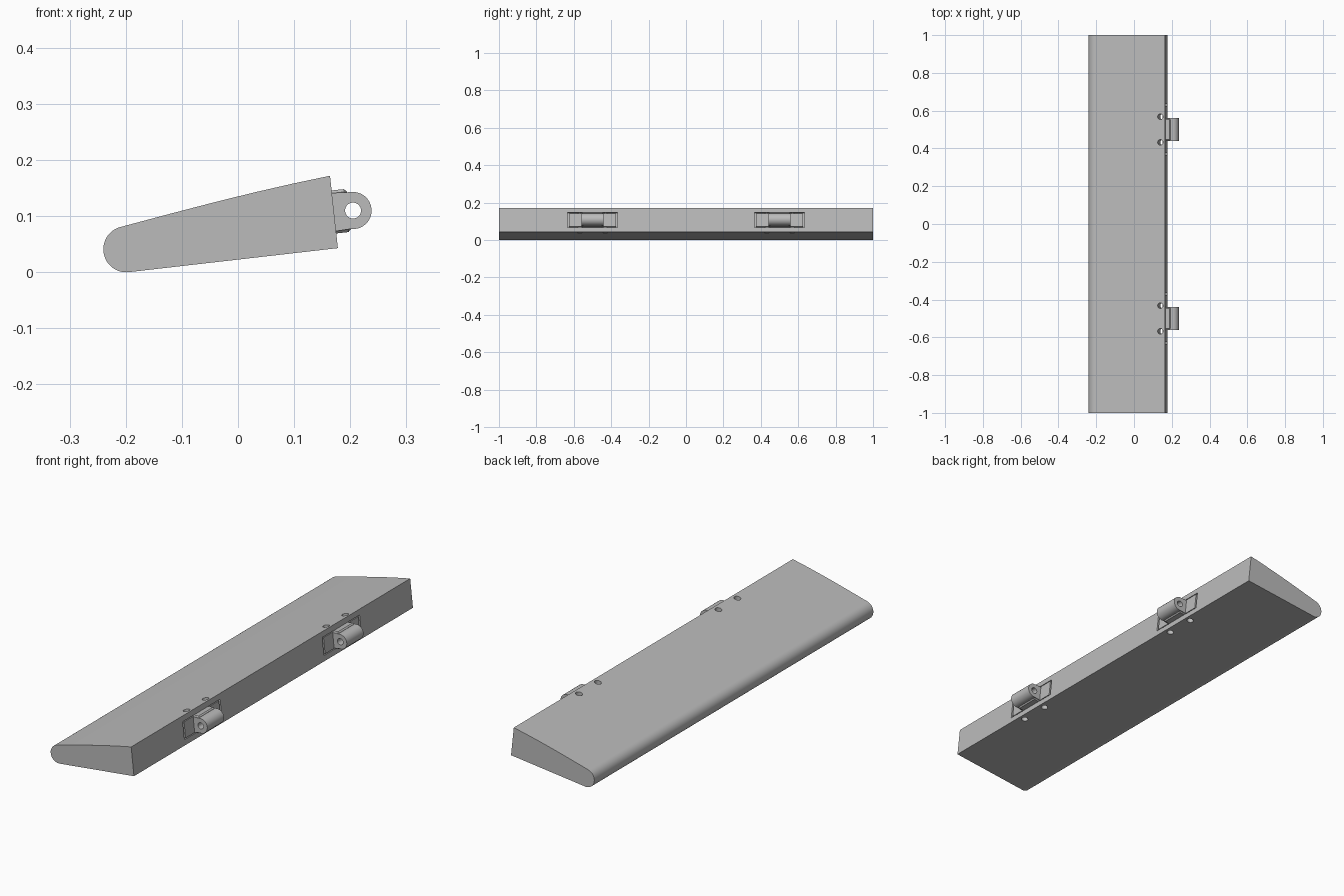
import bpy, bmesh
from math import sin, cos, pi, radians, atan2
from mathutils import Vector, Matrix

cube = bpy.data.objects.get("Cube")
if cube:
    bpy.data.objects.remove(cube)

grey = bpy.data.materials.new("plain grey")
grey.use_nodes = True
COLOUR = (0.5, 0.5, 0.5, 1)
grey.diffuse_color = COLOUR
grey.node_tree.nodes["Principled BSDF"].inputs["Base Color"].default_value = COLOUR

# Rear face of the flap: lower and upper corners, tilt and local frame
LOW, HIGH = Vector((0.178, 0, 0.043)), Vector((0.164, 0, 0.172))
MID = (LOW + HIGH) / 2
UP = (HIGH - LOW).normalized()
TILT = Matrix.Rotation(atan2(UP.x, UP.z), 4, 'Y')
PIVOT = (0.205, 0.11)


def arc(cx, cz, r, a0, a1, n):
    """Points of an arc in the XZ plane, angles in degrees."""
    steps = [radians(a0 + (a1 - a0) * i / n) for i in range(n + 1)]
    return [(cx + r * cos(a), cz + r * sin(a)) for a in steps]


def finish(name, bm, smooth=True):
    bmesh.ops.recalc_face_normals(bm, faces=bm.faces)
    mesh = bpy.data.meshes.new(name)
    bm.to_mesh(mesh)
    bm.free()
    mesh.materials.append(grey)
    obj = bpy.data.objects.new(name, mesh)
    bpy.context.collection.objects.link(obj)
    return obj


def extrude(name, points, y0, y1):
    """Closed XZ profile pulled along Y."""
    bm = bmesh.new()
    face = bm.faces.new([bm.verts.new((x, y0, z)) for x, z in points])
    new = bmesh.ops.extrude_face_region(bm, geom=[face])["geom"]
    verts = [v for v in new if isinstance(v, bmesh.types.BMVert)]
    bmesh.ops.translate(bm, verts=verts, vec=(0, y1 - y0, 0))
    return finish(name, bm)


def tilted_box(name, y, size, depth, bevel=0):
    """Box on the rear face; depth is its centre along the face normal."""
    bm = bmesh.new()
    bmesh.ops.create_cube(bm, size=1)
    bmesh.ops.scale(bm, vec=size, verts=bm.verts)
    if bevel:
        bmesh.ops.bevel(bm, geom=bm.edges[:], offset=bevel, segments=1, affect='EDGES')
    place = Matrix.Translation(MID + Vector((0, y, 0))) @ TILT
    bm.transform(place @ Matrix.Translation((depth, 0, 0)))
    return finish(name, bm)


def cylinder(name, matrix, radius, length):
    bm = bmesh.new()
    bmesh.ops.create_cone(bm, cap_ends=True, segments=32, radius1=radius,
                          radius2=radius, depth=length, matrix=matrix)
    return finish(name, bm)


def cut(obj, cutter):
    mod = obj.modifiers.new("cut", 'BOOLEAN')
    mod.operation = 'DIFFERENCE'
    mod.solver = 'EXACT'
    mod.object = cutter
    bpy.context.view_layer.objects.active = obj
    bpy.ops.object.modifier_apply(modifier=mod.name)
    bpy.data.objects.remove(cutter)


def smooth(obj):
    bpy.ops.object.select_all(action='DESELECT')
    obj.select_set(True)
    bpy.context.view_layer.objects.active = obj
    bpy.ops.object.shade_smooth_by_angle(angle=radians(25))


# Flap body: round nose, gently bowed top, flat underside
nose = arc(-0.199, 0.041, 0.041, 105, 276, 28)
bow = [(0.164, 0.172), (0.1, 0.1585), (0.03, 0.1425), (-0.04, 0.1253), (-0.12, 0.1045)]
body = extrude("flap_body", nose + [(LOW.x, LOW.z)] + bow, -1, 1)

for side, y in (("front", -0.5), ("back", 0.5)):
    # Pocket in the rear face and the plate resting in it
    cut(body, tilted_box("pocket_cutter", y, (0.03, 0.268, 0.08), 0))
    tilted_box(side + "_hinge_plate", y, (0.015, 0.25, 0.072), -0.0077)

    # Screw holes running through the flap
    for offset in (-0.068, 0.068):
        centre = Vector((0.1465, y + offset, 0.104))
        cut(body, cylinder("screw_cutter", Matrix.Translation(centre) @ TILT, 0.0145, 0.3))

    # Chamfered neck and drilled hinge lug
    tilted_box(side + "_hinge_neck", y, (0.038, 0.114, 0.077), 0.008, 0.005)
    px, pz = PIVOT
    profile = arc(px, pz, 0.033, 90, -97, 28) + [(0.166, 0.072), (0.16, 0.141)]
    lug = extrude(side + "_hinge_lug", profile, y - 0.06, y + 0.06)
    across = Matrix.Translation((px, y, pz)) @ Matrix.Rotation(pi / 2, 4, 'X')
    # The neck shares the lug's bore
    for part in (lug, bpy.data.objects[side + "_hinge_neck"]):
        cut(part, cylinder("pin_cutter", across, 0.0142, 0.3))
    smooth(lug)

smooth(body)
